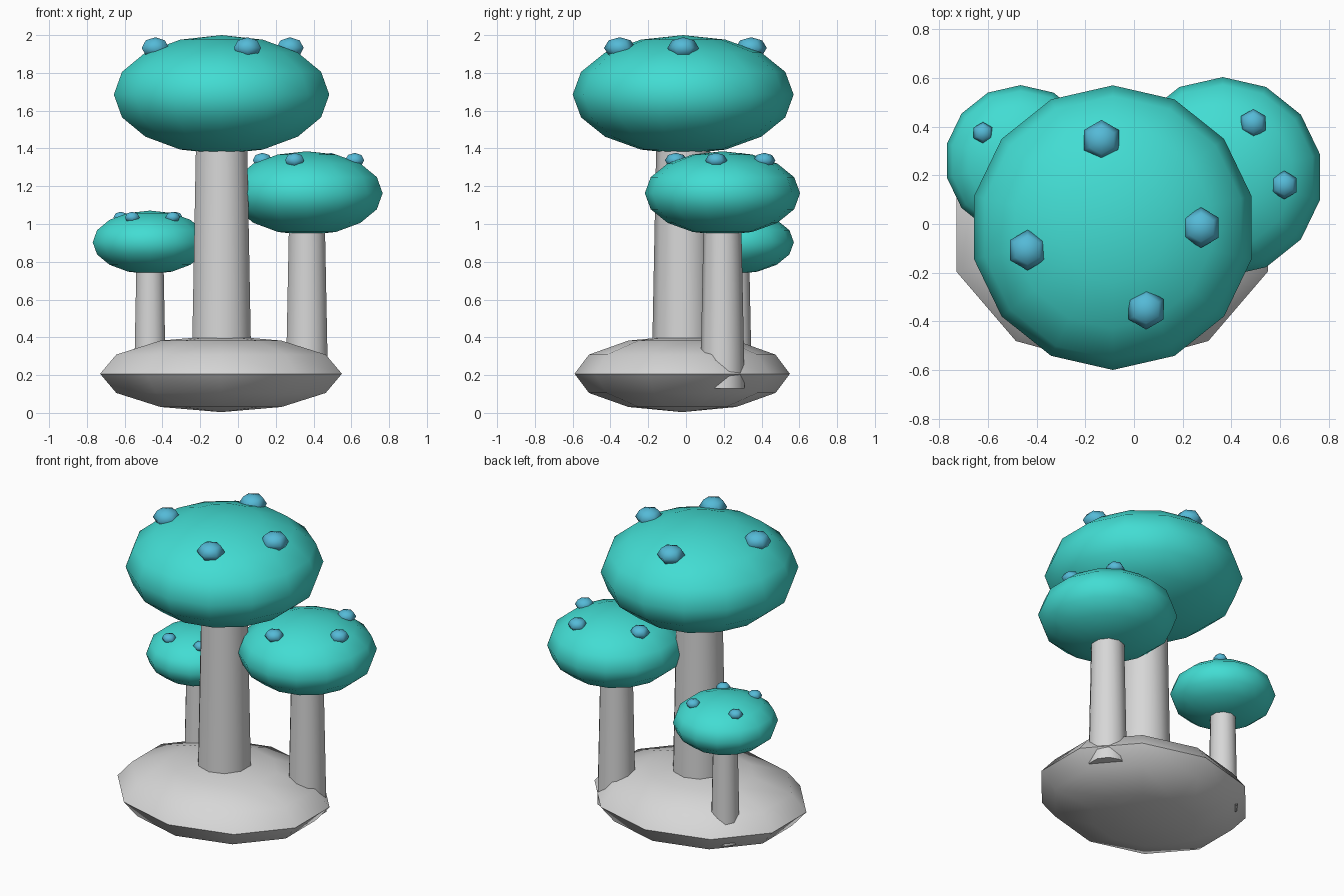
import bpy
from math import radians, cos, sin, sqrt

cube = bpy.data.objects.get("Cube")
if cube:
    bpy.data.objects.remove(cube)


def material(name, color):
    mat = bpy.data.materials.new(name)
    mat.use_nodes = True
    mat.diffuse_color = color
    for node in mat.node_tree.nodes:
        if node.type == 'BSDF_PRINCIPLED':
            node.inputs["Base Color"].default_value = color
    return mat


STONE = material("pale grey", (0.68, 0.68, 0.68, 1))
TEAL = material("teal", (0.055, 0.72, 0.65, 1))
BLUE = material("sky blue", (0.09, 0.49, 0.68, 1))


def finish(name, mat, angle):
    obj = bpy.context.object
    obj.name = name
    obj.data.materials.append(mat)
    bpy.ops.object.transform_apply(location=False, rotation=False, scale=True)
    bpy.ops.object.shade_smooth_by_angle(angle=radians(angle))
    return obj


def ellipsoid(name, mat, center, radii, segments, rings, angle=180):
    bpy.ops.mesh.primitive_uv_sphere_add(segments=segments, ring_count=rings,
                                         radius=1, location=center)
    bpy.context.object.scale = radii
    return finish(name, mat, angle)


def mushroom(name, x, y, z, radius, height, turn):
    # Tapered stem, rooted inside the base and ending inside the cap
    root = 0.13
    bpy.ops.mesh.primitive_cone_add(vertices=10, radius1=radius * 0.287,
                                    radius2=radius * 0.235, depth=z - root,
                                    location=(x, y, (z + root) / 2))
    finish(name + "_stem", STONE, 60)
    # Rounded cap
    ellipsoid(name + "_cap", TEAL, (x, y, z), (radius, radius, height), 14, 8)
    # Four spots stepping around the upper cap
    ring = 0.62
    for i in range(4):
        a = radians(turn + 97.4 * i)
        spot = (x + ring * radius * cos(a), y + ring * radius * sin(a),
                z + height * sqrt(1 - ring ** 2))
        size = radius * 0.142
        ellipsoid(f"{name}_spot_{i + 1}", BLUE, spot,
                  (size, size, size * 0.68), 6, 4)


# Low stone base with a crisp rim
ellipsoid("base", STONE, (-0.09, -0.02, 0.207), (0.673, 0.57, 0.203), 10, 6, 60)

mushroom("tall", -0.087, -0.015, 1.685, 0.585, 0.315, 0)
mushroom("medium", 0.365, 0.193, 1.163, 0.411, 0.222, 60.4)
mushroom("small", -0.466, 0.26, 0.903, 0.311, 0.168, 308.6)
